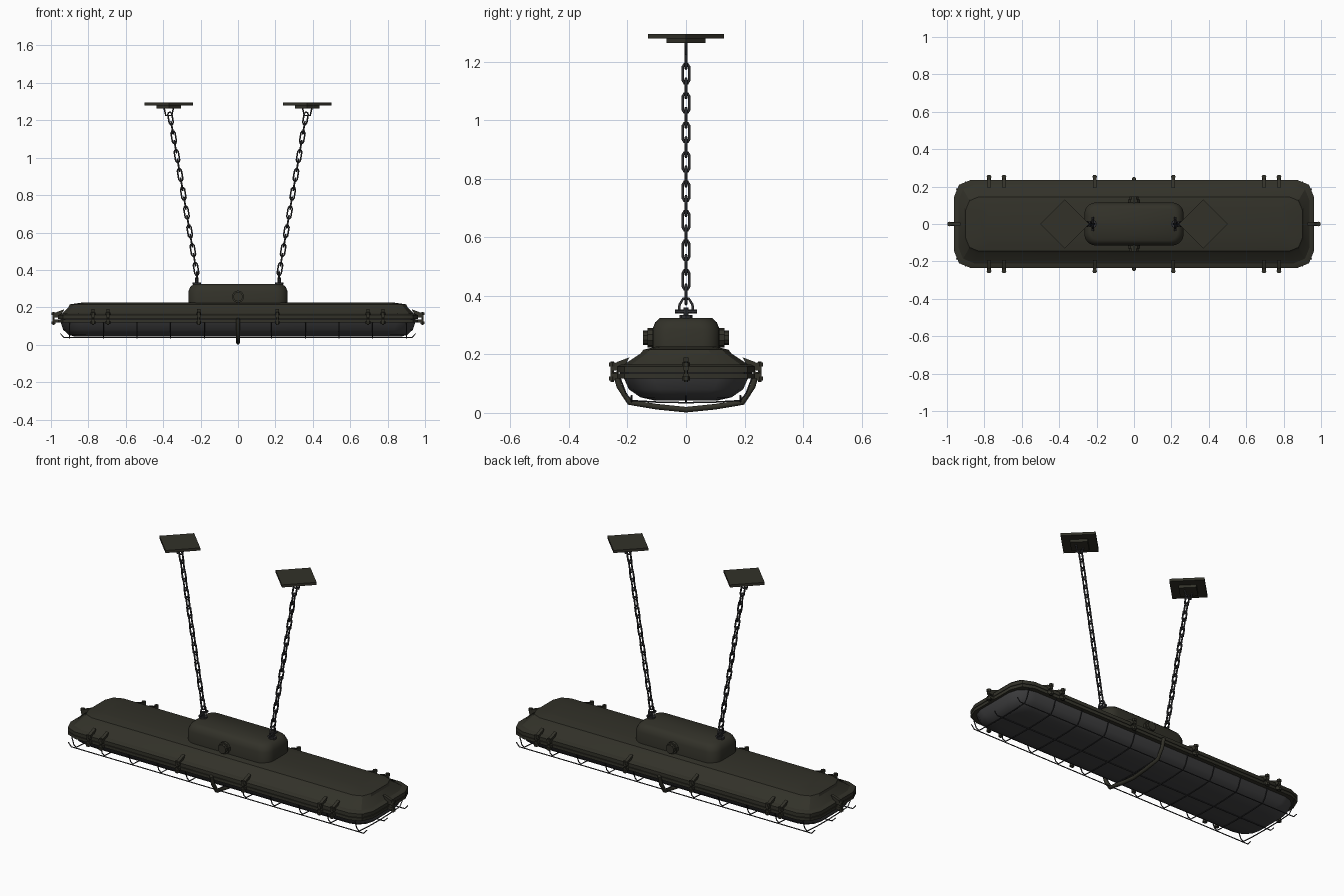
import bpy, bmesh, math
from mathutils import Vector, Matrix

old = bpy.data.objects.get("Cube")
if old:
    bpy.data.objects.remove(old, do_unlink=True)


def material(name, color):
    m = bpy.data.materials.new(name)
    m.use_nodes = True
    m.diffuse_color = (*color, 1)
    bsdf = m.node_tree.nodes["Principled BSDF"]
    bsdf.inputs["Base Color"].default_value = (*color, 1)
    bsdf.inputs["Roughness"].default_value = 0.7
    return m


OLIVE = material("olive paint", (0.032, 0.031, 0.022))
GLASS = material("grey glass", (0.055, 0.055, 0.057))
STEEL = material("dark steel", (0.03, 0.03, 0.033))


def finish(name, bm, mat, angle=35):
    bmesh.ops.recalc_face_normals(bm, faces=bm.faces[:])
    me = bpy.data.meshes.new(name)
    bm.to_mesh(me)
    bm.free()
    me.materials.append(mat)
    me.shade_smooth()
    me.set_sharp_from_angle(angle=math.radians(angle))
    ob = bpy.data.objects.new(name, me)
    bpy.context.collection.objects.link(ob)
    return ob


def loft(name, rings, mat, steps=3, angle=35):
    """Stack rounded rectangles given as (half x, half y, corner radius, z)."""
    bm = bmesh.new()
    loops = []
    for hx, hy, r, z in rings:
        loop = []
        for q, (sx, sy) in enumerate([(1, 1), (-1, 1), (-1, -1), (1, -1)]):
            for k in range(steps + 1):
                a = math.pi / 2 * (q + k / steps)
                loop.append(bm.verts.new((sx * (hx - r) + r * math.cos(a),
                                          sy * (hy - r) + r * math.sin(a), z)))
        loops.append(loop)
    n = len(loops[0])
    for a, b in zip(loops, loops[1:]):
        for i in range(n):
            bm.faces.new((a[i], a[(i + 1) % n], b[(i + 1) % n], b[i]))
    bm.faces.new(loops[0])
    bm.faces.new(loops[-1])
    return finish(name, bm, mat, angle)


def tube(name, points, radius, mat, closed=False):
    cu = bpy.data.curves.new(name, "CURVE")
    cu.dimensions = "3D"
    cu.bevel_depth = radius
    cu.bevel_resolution = 1
    cu.use_fill_caps = True
    sp = cu.splines.new("POLY")
    sp.points.add(len(points) - 1)
    for p, co in zip(sp.points, points):
        p.co = (*co, 1)
    sp.use_cyclic_u = closed
    cu.materials.append(mat)
    ob = bpy.data.objects.new(name, cu)
    bpy.context.collection.objects.link(ob)
    bpy.ops.object.select_all(action="DESELECT")
    ob.select_set(True)
    bpy.context.view_layer.objects.active = ob
    bpy.ops.object.convert(target="MESH")
    return ob


def cylinder(bm, r, depth, place, sides=8):
    bmesh.ops.create_cone(bm, cap_ends=True, segments=sides, radius1=r,
                          radius2=r, depth=depth, matrix=place)


# Lamp body: glass bowl, clamping rim, sloped shell and wiring box
loft("glass_bowl", [(0.87, 0.11, 0.08, 0.043), (0.905, 0.155, 0.09, 0.053),
                    (0.935, 0.195, 0.1, 0.08), (0.95, 0.215, 0.1, 0.125)],
     GLASS, angle=60)
loft("lower_rim", [(0.94, 0.215, 0.09, 0.118), (0.962, 0.236, 0.09, 0.118),
                   (0.962, 0.236, 0.09, 0.135), (0.945, 0.222, 0.09, 0.135)], OLIVE, 2)
loft("upper_rim", [(0.945, 0.222, 0.09, 0.138), (0.962, 0.236, 0.09, 0.138),
                   (0.962, 0.236, 0.09, 0.158), (0.945, 0.22, 0.09, 0.166)], OLIVE, 2)
loft("rim_gasket", [(0.95, 0.225, 0.09, 0.13), (0.95, 0.225, 0.09, 0.142)], STEEL, 2)
loft("top_shell", [(0.945, 0.22, 0.09, 0.16), (0.905, 0.155, 0.07, 0.203),
                   (0.9, 0.145, 0.07, 0.216), (0.82, 0.1, 0.05, 0.227)], OLIVE, 2, 20)
loft("wiring_box", [(0.265, 0.115, 0.06, 0.215), (0.265, 0.115, 0.06, 0.285),
                    (0.255, 0.105, 0.06, 0.31), (0.235, 0.088, 0.05, 0.325)],
     OLIVE, 5, 45)

# Cable glands on both sides of the wiring box
for s, side in ((-1, "front"), (1, "back")):
    bm = bmesh.new()
    turn = Matrix.Rotation(math.pi / 2, 4, "X")
    for r, d, y in ((0.033, 0.022, 0.12), (0.025, 0.034, 0.13)):
        cylinder(bm, r, d, Matrix.Translation((0, s * y, 0.257)) @ turn, 10)
    finish(side + "_cable_gland", bm, OLIVE)


# Clamp: wedge-shaped ear over the rim with a bolt, local +x pointing outward
def clamp(name, place):
    bm = bmesh.new()
    outline = [(-0.045, 0.19), (-0.005, 0.175), (0.02, 0.16), (0.02, 0.145), (-0.02, 0.145)]
    sides = [[bm.verts.new((x, y, z)) for x, z in outline] for y in (-0.009, 0.009)]
    bm.faces.new(sides[0])
    bm.faces.new(sides[1])
    for i in range(len(outline)):
        j = (i + 1) % len(outline)
        bm.faces.new((sides[0][i], sides[0][j], sides[1][j], sides[1][i]))
    for r, d, z in ((0.006, 0.07, 0.14), (0.013, 0.014, 0.166), (0.013, 0.014, 0.117)):
        cylinder(bm, r, d, Matrix.Translation((0.014, 0, z)), 6)
    bmesh.ops.create_cube(bm, size=1, matrix=Matrix.Translation((0, 0, 0.126))
                          @ Matrix.Diagonal((0.04, 0.02, 0.016, 1)))
    bmesh.ops.transform(bm, matrix=place, verts=bm.verts[:])
    finish(name, bm, OLIVE)


for s, side in ((-1, "front"), (1, "back")):
    for i, x in enumerate((-0.775, -0.695, -0.21, 0.21, 0.695, 0.775)):
        clamp(f"{side}_clamp_{i + 1}", Matrix.Translation((x, s * 0.238, 0))
              @ Matrix.Rotation(s * math.pi / 2, 4, "Z"))
for s, side in ((-1, "right"), (1, "left")):
    clamp(side + "_end_clamp", Matrix.Translation((s * 0.973, 0, 0))
          @ Matrix.Rotation(0 if s > 0 else math.pi, 4, "Z"))

# Wire guard under the bowl
half = [(0.225, 0.118), (0.205, 0.065), (0.185, 0.042), (0.1, 0.037)]
section = half + [(0, 0.035)] + [(-y, z) for y, z in reversed(half)]
for i in range(11):
    x = -0.9 + 0.18 * i
    tube(f"guard_rib_{i + 1}", [(x, y, z) for y, z in section], 0.003, STEEL)
for i, y in enumerate((-0.186, 0, 0.186)):
    ends = [(0.95, y, 0.06), (0.93, y, 0.038)]
    tube(f"guard_rail_{i + 1}", ends + [(-x, b, c) for x, b, c in reversed(ends)],
         0.003, STEEL)

# Heavy centre hoop
half = [(0.242, 0.14), (0.228, 0.09), (0.193, 0.036), (0.1, 0.021)]
section = half + [(0, 0.011)] + [(-y, z) for y, z in reversed(half)]
tube("centre_hoop", [(0, y, z) for y, z in section], 0.011, OLIVE)

# Hanging sets: shackle, chain and ceiling plate on each side
LINKS = 17
for s, side in ((-1, "right"), (1, "left")):
    low, high = Vector((s * 0.22, 0, 0.38)), Vector((s * 0.365, 0, 1.235))
    along = (high - low).normalized()
    across = Vector((0, 1, 0))
    normal = along.cross(across)

    bm = bmesh.new()
    cylinder(bm, 0.022, 0.012, Matrix.Translation((s * 0.22, 0, 0.328)), 8)
    cylinder(bm, 0.009, 0.04, Matrix.Translation((s * 0.22, 0, 0.34)), 8)
    cylinder(bm, 0.007, 0.075, Matrix.Translation((s * 0.22, 0, 0.347))
             @ Matrix.Rotation(math.pi / 2, 4, "X"), 6)
    finish(side + "_anchor_bolt", bm, STEEL)
    tube(side + "_shackle", [(s * 0.22, y, z) for y, z in (
        (-0.024, 0.34), (-0.022, 0.37), (-0.01, 0.39), (0.01, 0.39),
        (0.022, 0.37), (0.024, 0.34))], 0.005, STEEL)

    for i in range(LINKS):
        mid = low.lerp(high, (i + 0.5) / LINKS)
        wide = across if i % 2 else normal
        pts = [mid + along * a * 0.033 + wide * b * 0.011 for a, b in (
            (1, 0.5), (0.7, 1), (-0.7, 1), (-1, 0.5),
            (-1, -0.5), (-0.7, -1), (0.7, -1), (1, -0.5))]
        tube(f"{side}_chain_link_{i + 1}", pts, 0.0048, STEEL, closed=True)

    tube(side + "_ceiling_hook", [(s * 0.37 + x, 0, z) for x, z in (
        (-0.026, 1.27), (-0.016, 1.226), (0.016, 1.226), (0.026, 1.27))], 0.005, STEEL)
    bm = bmesh.new()
    for r, d, z in ((0.13, 0.015, 1.2875), (0.066, 0.018, 1.273)):
        cylinder(bm, r, d, Matrix.Translation((s * 0.37, 0, z)), 4)
    finish(side + "_ceiling_plate", bm, OLIVE)
